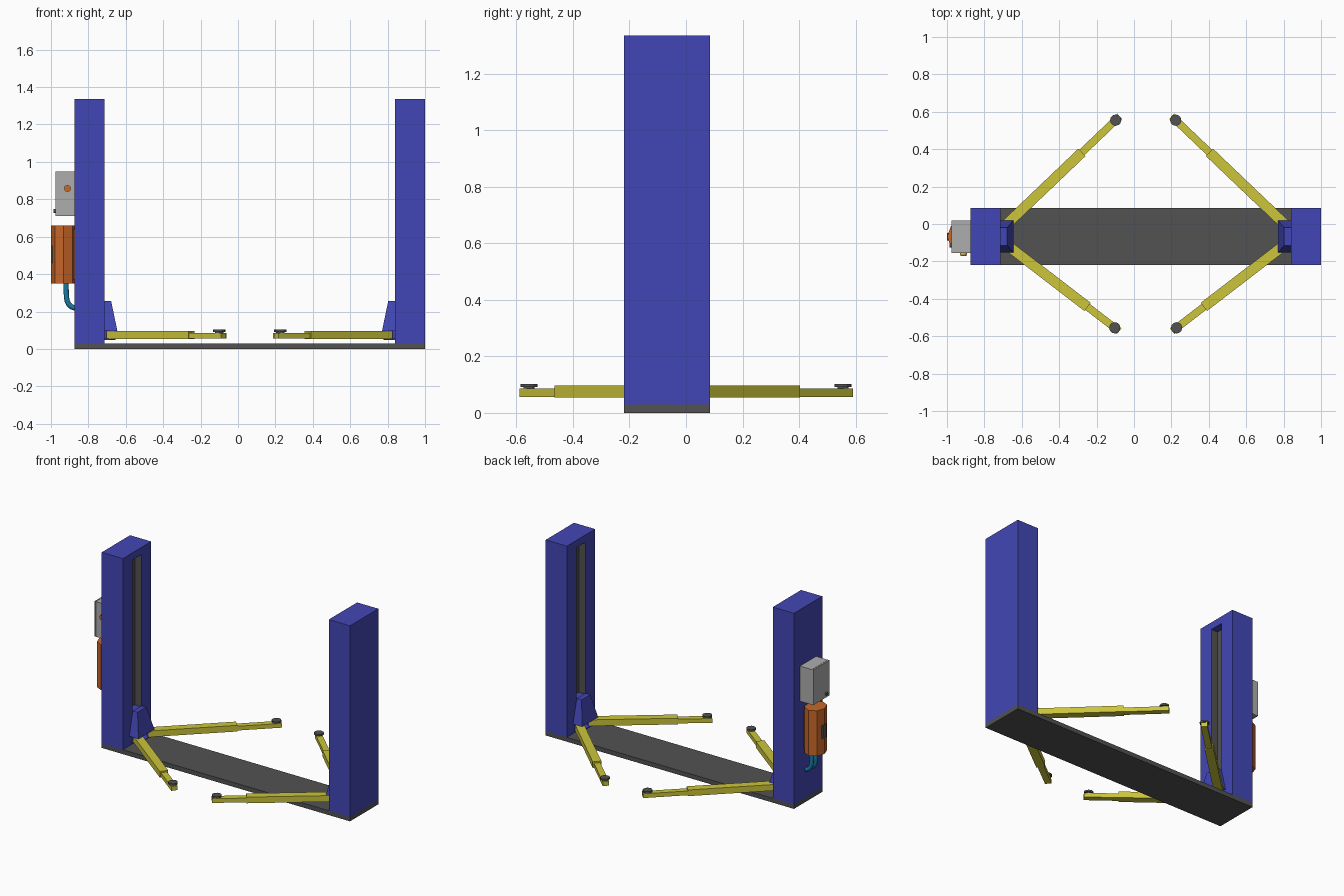
import bpy, bmesh, math
from mathutils import Vector

if "Cube" in bpy.data.objects:
    bpy.data.objects.remove(bpy.data.objects["Cube"])


def material(name, rgb):
    m = bpy.data.materials.new(name)
    m.diffuse_color = (*rgb, 1)
    m.use_nodes = True
    m.node_tree.nodes["Principled BSDF"].inputs["Base Color"].default_value = m.diffuse_color
    return m


BLUE = material("post blue", (0.055, 0.062, 0.46))
YELLOW = material("arm yellow", (0.6, 0.56, 0.043))
DARK = material("dark grey", (0.085, 0.085, 0.085))
GREY = material("light grey", (0.42, 0.42, 0.42))
ORANGE = material("motor orange", (0.58, 0.135, 0.022))
TEAL = material("hose teal", (0.01, 0.2, 0.37))

AXIS = 0.0625  # lift's own mirror line in x
YC = -0.0675   # centre of the posts in y


def finish(bm, name, mats):
    bmesh.ops.recalc_face_normals(bm, faces=bm.faces)
    me = bpy.data.meshes.new(name)
    bm.to_mesh(me)
    bm.free()
    ob = bpy.data.objects.new(name, me)
    bpy.context.collection.objects.link(ob)
    for m in mats:
        me.materials.append(m)
    return ob


def prism(name, pts, z0, z1, mats, top=None, mirror=False, rule=None):
    """Outline pts at z0 lofted to top (or the same outline) at z1."""
    bm = bmesh.new()
    fx = (lambda x: 2 * AXIS - x) if mirror else (lambda x: x)
    lo = [bm.verts.new((fx(x), y, z0)) for x, y in pts]
    hi = [bm.verts.new((fx(x), y, z1)) for x, y in (top or pts)]
    bm.faces.new(lo)
    bm.faces.new(hi)
    for i in range(len(lo)):
        j = (i + 1) % len(lo)
        f = bm.faces.new((lo[i], lo[j], hi[j], hi[i]))
        if rule:
            f.material_index = rule(i)
    return finish(bm, name, mats)


def rect(x0, x1, y0, y1):
    return [(x0, y0), (x1, y0), (x1, y1), (x0, y1)]


def ring(cx, cy, rx, n, ry=None):
    ry = ry or rx
    return [(cx + rx * math.cos(2 * math.pi * i / n),
             cy + ry * math.sin(2 * math.pi * i / n)) for i in range(n)]


def disc(name, centre, r, depth, axis, mat, n=16):
    """Short cylinder lying along a horizontal axis."""
    bm = bmesh.new()
    rot = Vector((0, 0, 1)).rotation_difference(Vector(axis)).to_matrix().to_4x4()
    rot.translation = centre
    bmesh.ops.create_cone(bm, cap_ends=True, segments=n, radius1=r, radius2=r,
                          depth=depth, matrix=rot)
    return finish(bm, name, [mat])


def beam(name, start, direction, length, width, z0, z1, mirror):
    s, d = Vector(start), Vector(direction)
    n = Vector((-d.y, d.x)) * width / 2
    e = s + d * length
    prism(name, [(s + n)[:], (e + n)[:], (e - n)[:], (s - n)[:]],
          z0, z1, [YELLOW], mirror=mirror)


def arm(label, pivot, tip, share, mirror):
    """Telescopic swing arm with a round lifting pad."""
    d = Vector(tip) - Vector(pivot)
    length = d.length
    d.normalize()
    beam(label + "_arm_outer", pivot, d, length * share, 0.055, 0.054, 0.096, mirror)
    beam(label + "_arm_inner", pivot, d, length + 0.03, 0.04, 0.057, 0.086, mirror)
    prism(label + "_pad_stem", ring(*tip, 0.02, 12), 0.084, 0.092, [DARK], mirror=mirror)
    prism(label + "_pad", ring(*tip, 0.03, 12), 0.091, 0.103, [DARK], mirror=mirror)
    prism(label + "_pivot_pin", ring(pivot[0] + 0.01, pivot[1], 0.016, 12),
          0.049, 0.103, [BLUE], mirror=mirror)


# floor plate
prism("base_plate", rect(-0.875, 1.0, -0.22, 0.085), 0, 0.03, [DARK])

# both posts with slots, carriages and arms
for side, mir in (("left", False), ("right", True)):
    profile = [(-0.875, -0.22), (-0.715, -0.22), (-0.715, -0.115), (-0.765, -0.115),
               (-0.765, -0.02), (-0.715, -0.02), (-0.715, 0.085), (-0.875, 0.085)]
    prism(side + "_post", profile, 0.03, 1.285, [BLUE, DARK], mirror=mir,
          rule=lambda i: 1 if i in (2, 3, 4) else 0)
    prism(side + "_post_cap", rect(-0.875, -0.715, -0.22, 0.085), 1.285, 1.335,
          [BLUE], mirror=mir)
    # sliding carriage
    prism(side + "_carriage_slider", rect(-0.765, -0.7, -0.11, -0.025), 0.05, 0.25,
          [BLUE], mirror=mir)
    prism(side + "_carriage_bracket", rect(-0.714, -0.645, -0.152, 0.02), 0.096, 0.255,
          [BLUE], top=rect(-0.714, -0.678, -0.115, -0.02), mirror=mir)
    prism(side + "_carriage_foot", rect(-0.714, -0.66, -0.14, 0.01), 0.049, 0.055,
          [BLUE], mirror=mir)
    arm(side + "_back", (-0.68, 0.0), (-0.098, 0.555), 0.69, mir)
    arm(side + "_front", (-0.685, -0.108), (-0.103, -0.555), 0.75, mir)

# control box
prism("control_box", rect(-0.964, -0.875, -0.155, 0.02), 0.71, 0.95, [GREY])
prism("control_box_door", rect(-0.975, -0.966, -0.155, 0.02), 0.71, 0.95, [GREY])
prism("control_box_seal", rect(-0.967, -0.963, -0.15, 0.015), 0.715, 0.945, [DARK])
disc("door_lock", (-0.98, -0.115, 0.738), 0.011, 0.014, (1, 0, 0), DARK)
disc("button_collar", (-0.912, -0.159, 0.858), 0.019, 0.01, (0, 1, 0), YELLOW)
disc("stop_button", (-0.912, -0.164, 0.858), 0.016, 0.012, (0, 1, 0), ORANGE)

# pump motor
prism("motor", ring(-0.932, YC, 0.067, 8, 0.078), 0.35, 0.66, [ORANGE])
prism("motor_mount", rect(-0.9, -0.875, -0.11, -0.025), 0.37, 0.64, [ORANGE])
prism("motor_gauge", rect(-1.0, -0.98, -0.088, -0.047), 0.46, 0.55, [DARK])

# hydraulic hoses from motor to post
for k, y in (("front", -0.09), ("back", -0.045)):
    cu = bpy.data.curves.new(k + "_hose", 'CURVE')
    cu.dimensions = '3D'
    cu.bevel_depth = 0.014
    cu.bevel_resolution = 2
    cu.resolution_u = 8
    cu.use_fill_caps = True
    sp = cu.splines.new('BEZIER')
    path = [((-0.92, 0.37), (0, -0.03)), ((-0.917, 0.28), (0.002, -0.035)),
            ((-0.865, 0.218), (0.035, -0.004))]
    sp.bezier_points.add(len(path) - 1)
    for bp, ((x, z), (dx, dz)) in zip(sp.bezier_points, path):
        bp.co = (x, y, z)
        bp.handle_left = (x - dx, y, z - dz)
        bp.handle_right = (x + dx, y, z + dz)
    cu.materials.append(TEAL)
    bpy.context.collection.objects.link(bpy.data.objects.new(k + "_hose", cu))
